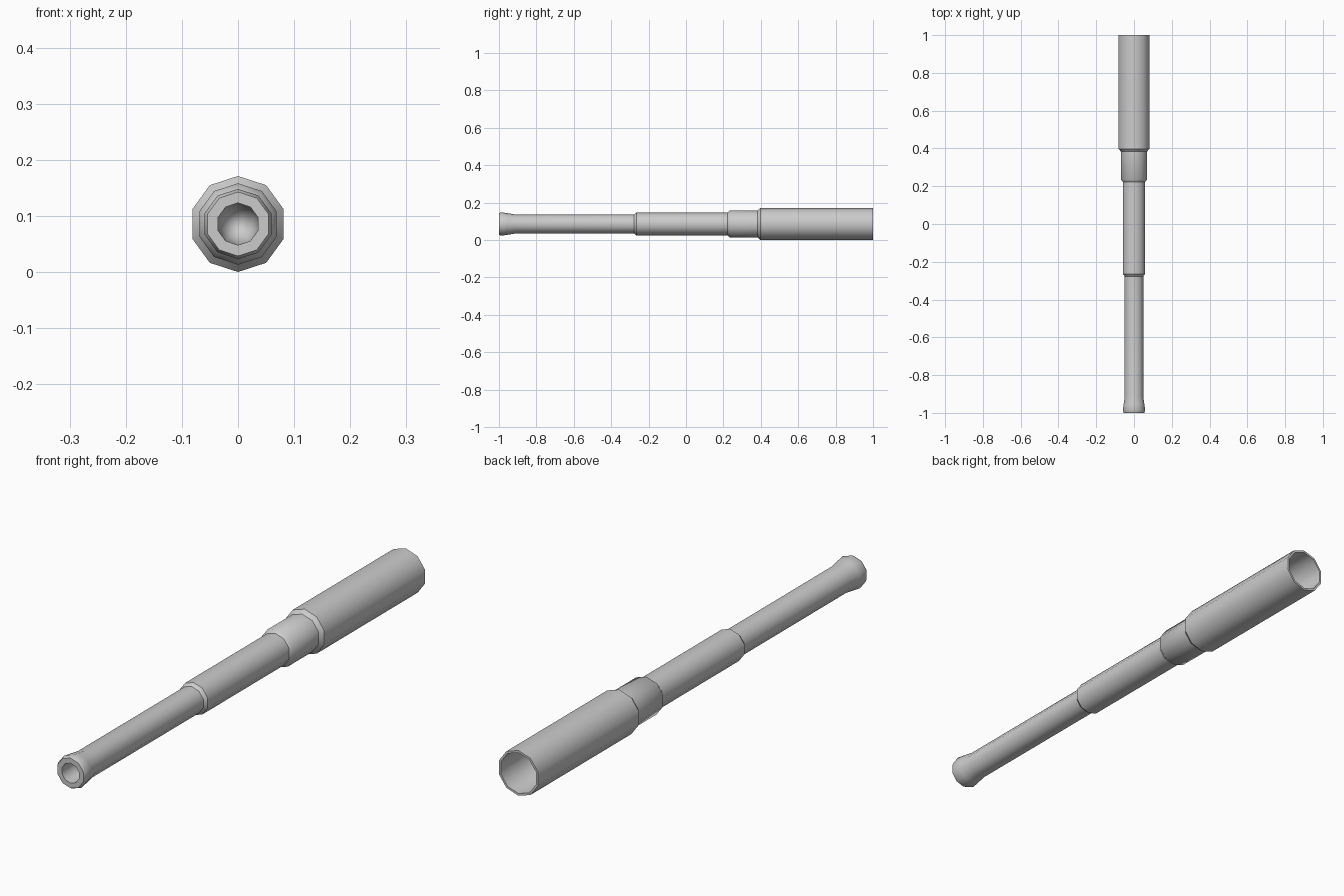
import bpy, bmesh, math

if "Cube" in bpy.data.objects:
    bpy.data.objects.remove(bpy.data.objects["Cube"])

SIDES = 10
AXIS_Z = 0.0855   # height of the tube axis, so the barrel rests on z = 0


def lathe(name, profile):
    """Revolve (y, radius) points around the lengthwise axis."""
    bm = bmesh.new()
    rings = []
    for y, r in profile:
        if r == 0:
            rings.append([bm.verts.new((0, y, AXIS_Z))] * SIDES)
            continue
        ring = []
        for k in range(SIDES):
            a = math.pi / 2 + k * math.tau / SIDES
            ring.append(bm.verts.new((r * math.cos(a), y, AXIS_Z + r * math.sin(a))))
        rings.append(ring)
    for lo, hi in zip(rings, rings[1:]):
        for k in range(SIDES):
            n = (k + 1) % SIDES
            corners = [lo[k], hi[k], hi[n], lo[n]]
            bm.faces.new(list(dict.fromkeys(corners)))
    mesh = bpy.data.meshes.new(name)
    bm.to_mesh(mesh)
    bm.free()
    obj = bpy.data.objects.new(name, mesh)
    bpy.context.collection.objects.link(obj)
    bpy.ops.object.select_all(action='DESELECT')
    obj.select_set(True)
    bpy.context.view_layer.objects.active = obj
    bpy.ops.object.shade_smooth_by_angle(angle=math.radians(38))
    return obj


# Eyepiece tube: recessed cup, rounded lip, flare and thin draw tube
lathe("eyepiece_tube", [
    (-0.85, 0), (-0.855, 0.016), (-0.872, 0.029), (-0.90, 0.036),
    (-1.0, 0.0375), (-1.0, 0.057), (-0.988, 0.0625),
    (-0.955, 0.058), (-0.915, 0.0515), (-0.26, 0.0515)])

# Middle draw tube with sloped front shoulder
lathe("middle_tube", [(-0.277, 0.0515), (-0.265, 0.0615), (0.24, 0.0615)])

# Short collar tube
lathe("collar_tube", [(0.222, 0.0615), (0.236, 0.0725), (0.40, 0.0725)])

# Main barrel with rim and recessed opening at the far end
lathe("main_barrel", [
    (0.383, 0.0725), (0.398, 0.0855), (1.0, 0.0855), (1.0, 0.077),
    (0.80, 0.075), (0.755, 0.060), (0.73, 0.033), (0.725, 0)])
